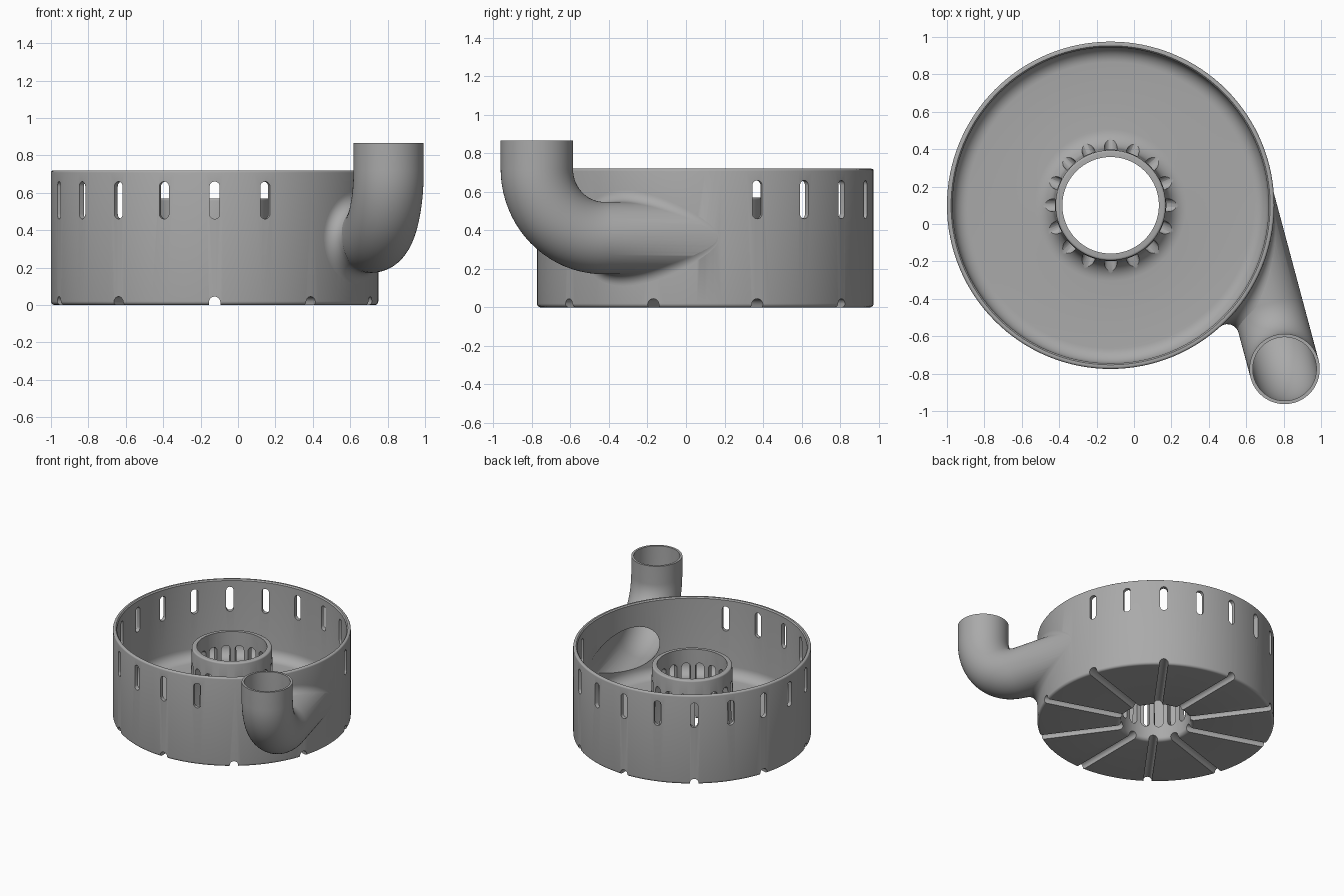
import bpy, bmesh
from math import sin, cos, pi, radians, sqrt
from mathutils import Vector

if "Cube" in bpy.data.objects:
    bpy.data.objects.remove(bpy.data.objects["Cube"])

grey = bpy.data.materials.new("plain grey")
grey.use_nodes = True
tone = (0.4, 0.4, 0.4, 1)
grey.diffuse_color = tone
grey.node_tree.nodes["Principled BSDF"].inputs["Base Color"].default_value = tone

CENTRE = Vector((-0.125, 0.1, 0))
RADIUS, WALL, HEIGHT = 0.875, 0.845, 0.72
TILT = radians(15)
SIDE = Vector((cos(TILT), sin(TILT), 0))     # from drum axis towards the pipe
OUT = Vector((sin(TILT), -cos(TILT), 0))     # along the pipe, away from the drum
UP = Vector((0, 0, 1))
OFFSET, PIPE_Z, PIPE_R, BORE_R = 0.672, 0.36, 0.188, 0.17
REACH, BEND = 1.086, 0.36


def finish(name, bm):
    bmesh.ops.recalc_face_normals(bm, faces=bm.faces)
    mesh = bpy.data.meshes.new(name)
    bm.to_mesh(mesh)
    bm.free()
    mesh.materials.append(grey)
    obj = bpy.data.objects.new(name, mesh)
    bpy.context.collection.objects.link(obj)
    return obj


def skin(bm, rings, close_rings=False):
    """Bridge rows of points with quads; each row is a closed loop."""
    rows = [[bm.verts.new(p) for p in ring] for ring in rings]
    pairs = list(zip(rows, rows[1:])) + ([(rows[-1], rows[0])] if close_rings else [])
    for a, b in pairs:
        for i in range(len(a)):
            j = (i + 1) % len(a)
            bm.faces.new((a[i], a[j], b[j], b[i]))
    return rows


def lathe(name, profile, steps=128):
    """Revolve a closed (radius, height) profile about the drum axis."""
    bm = bmesh.new()
    rings = [[CENTRE + Vector((r * cos(a), r * sin(a), z))
              for a in (2 * pi * k / steps for k in range(steps))] for r, z in profile]
    skin(bm, rings, True)
    return finish(name, bm)


def arc(cx, cz, r, start, end, n=8):
    return [(cx + r * cos(radians(start + (end - start) * i / n)),
             cz + r * sin(radians(start + (end - start) * i / n))) for i in range(n + 1)]


def elbow(name, r, top, steps=64):
    """Vertical pipe bending into a horizontal run that ends inside the drum."""
    path = [(REACH, top, 0)]
    path += [(REACH - BEND + BEND * cos(a), PIPE_Z + BEND - BEND * sin(a), a)
             for a in (pi / 2 * i / 20 for i in range(21))]
    path.append((0, PIPE_Z, pi / 2))
    rings = []
    for s, z, a in path:
        mid = CENTRE + SIDE * OFFSET + OUT * s + UP * z
        across = OUT * cos(a) - UP * sin(a)
        rings.append([mid + (SIDE * cos(t) + across * sin(t)) * r
                      for t in (2 * pi * k / steps for k in range(steps))])
    bm = bmesh.new()
    rows = skin(bm, rings)
    bm.faces.new(rows[0])
    bm.faces.new(rows[-1])
    return finish(name, bm)


def radial_slots(name, angles, r0, r1, z0, z1, width):
    """Round-ended bars pointing outwards from the drum axis."""
    bm = bmesh.new()
    h = width / 2
    outline = arc(0, z1 - h, h, 0, 180, 10) + arc(0, z0 + h, h, 180, 360, 10)
    for deg in angles:
        ray = Vector((cos(radians(deg)), sin(radians(deg)), 0))
        tangent = UP.cross(ray)
        rows = skin(bm, [[CENTRE + ray * r + tangent * u + UP * z for u, z in outline]
                         for r in (r0, r1)])
        bm.faces.new(rows[0])
        bm.faces.new(rows[1])
    return finish(name, bm)


def combine(target, other, operation):
    mod = target.modifiers.new(operation.lower(), 'BOOLEAN')
    mod.operation, mod.solver, mod.object = operation, 'EXACT', other
    bpy.context.view_layer.objects.active = target
    bpy.ops.object.modifier_apply(modifier=mod.name)
    bpy.data.objects.remove(other)


def smooth(obj):
    bpy.ops.object.select_all(action='DESELECT')
    obj.select_set(True)
    bpy.context.view_layer.objects.active = obj
    bpy.ops.object.shade_smooth_by_angle(angle=radians(32))


# Drum: solid ring with rounded outer edges and a flared central hole
HOLE, HUB, HUB_TOP, FLOOR = 0.258, 0.295, 0.57, 0.1
drum = lathe("drum_with_inlet_pipe",
             arc(RADIUS - 0.02, 0.02, 0.02, -90, 0, 5)
             + arc(RADIUS - 0.012, HEIGHT - 0.012, 0.012, 0, 90, 4)
             + [(HOLE, HEIGHT)] + arc(HOLE + 0.03, 0.03, 0.03, 180, 270, 5))
combine(drum, elbow("pipe_outside", PIPE_R, 0.867), 'UNION')

# Hollow between hub and wall, with coved floor corners
cavity = lathe("cavity",
               [(HOLE - 0.05, HEIGHT + 0.1), (HOLE - 0.05, HUB_TOP)]
               + arc(HUB - 0.012, HUB_TOP - 0.012, 0.012, 90, 0, 4)
               + arc(HUB + 0.11, FLOOR + 0.1, 0.1, 180, 270)
               + arc(WALL - 0.08, FLOOR + 0.08, 0.08, -90, 0)
               + [(WALL, HEIGHT - 0.01), (WALL + 0.008, HEIGHT), (WALL + 0.008, HEIGHT + 0.1)])
combine(drum, cavity, 'DIFFERENCE')
combine(drum, elbow("pipe_bore", BORE_R, 1.0), 'DIFFERENCE')

# Wall vents (none beside the pipe), hub vents and underside grooves
combine(drum, radial_slots("wall_vents", range(18, 289, 18), 0.78, 0.95, 0.46, 0.66, 0.054),
        'DIFFERENCE')
combine(drum, radial_slots("hub_vents", [22.5 * k for k in range(16)], 0.21, 0.42,
                           0.115, 0.46, 0.066), 'DIFFERENCE')
combine(drum, radial_slots("floor_grooves", range(18, 378, 36), 0.2, 0.95,
                           -0.08, 0.045, 0.062), 'DIFFERENCE')
smooth(drum)

# Rounded blend where the pipe meets the drum
blend = 0.06
bm = bmesh.new()
columns = []
for k in range(96):
    t = 2 * pi * k / 96
    d = OFFSET + (PIPE_R + blend) * cos(t)
    s = sqrt((RADIUS + blend) ** 2 - d * d)
    flat = SIDE * d + OUT * s
    ball = CENTRE + flat + UP * (PIPE_Z + (PIPE_R + blend) * sin(t))
    to_pipe = -(SIDE * cos(t) + UP * sin(t))
    to_drum = -flat.normalized()
    columns.append([ball + to_pipe.lerp(to_drum, i / 8).normalized() * blend for i in range(9)])
skin(bm, list(zip(*columns)))
smooth(finish("pipe_blend", bm))
